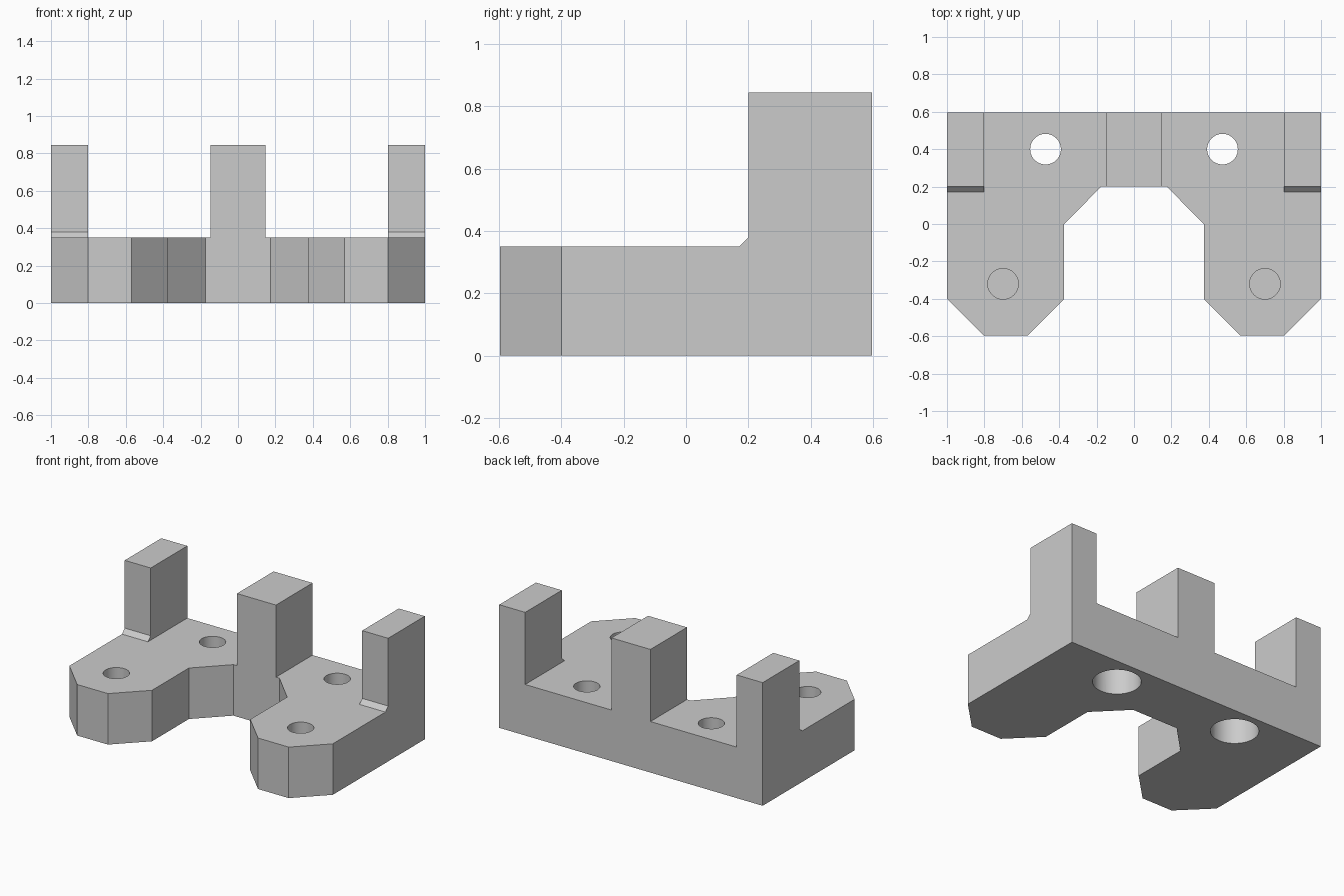
import bpy, bmesh, math
from mathutils import Vector

cube = bpy.data.objects.get("Cube")
if cube:
    bpy.data.objects.remove(cube, do_unlink=True)

BASE_TOP, POST_TOP, BACK = 0.35, 0.845, 0.597
GREY = (0.6, 0.6, 0.6, 1)
grey = bpy.data.materials.new("plain grey")
grey.use_nodes = True
grey.diffuse_color = GREY
grey.node_tree.nodes["Principled BSDF"].inputs["Base Color"].default_value = GREY


def prism(name, points, direction):
    """Extrude a closed outline along a direction."""
    bm = bmesh.new()
    face = bm.faces.new([bm.verts.new(p) for p in points])
    ext = bmesh.ops.extrude_face_region(bm, geom=[face])
    moved = [g for g in ext["geom"] if isinstance(g, bmesh.types.BMVert)]
    bmesh.ops.translate(bm, verts=moved, vec=Vector(direction))
    bmesh.ops.recalc_face_normals(bm, faces=bm.faces)
    mesh = bpy.data.meshes.new(name)
    bm.to_mesh(mesh)
    bm.free()
    mesh.materials.append(grey)
    obj = bpy.data.objects.new(name, mesh)
    bpy.context.collection.objects.link(obj)
    return obj


def drill(name, x, y, radius, z0, z1):
    ring = [(x + radius * math.cos(a), y + radius * math.sin(a), z0)
            for a in (math.tau * i / 48 for i in range(48))]
    return prism(name, ring, (0, 0, z1 - z0))


def combine(target, tool, operation):
    tool.hide_render = True
    mod = target.modifiers.new(tool.name, "BOOLEAN")
    mod.object, mod.operation, mod.solver = tool, operation, "EXACT"
    bpy.context.view_layer.objects.active = target
    bpy.ops.object.modifier_apply(modifier=mod.name)
    bpy.data.objects.remove(tool, do_unlink=True)


# Base plate: half outline mirrored into a U with chamfered legs
half = [(0.175, 0.2), (0.373, 0), (0.373, -0.4), (0.57, -BACK),
        (0.803, -BACK), (1, -0.4), (1, BACK)]
outline = half + [(-x, y) for x, y in reversed(half)]
bracket = prism("bracket", [(x, y, 0) for x, y in outline], (0, 0, BASE_TOP))

# Centre post, flush with the front and back of the bridge
post = [(0.2, 0.15), (BACK, 0.15), (BACK, POST_TOP), (0.2, POST_TOP)]
combine(bracket, prism("centre_post", [(-0.148, y, z) for y, z in post],
                       (0.296, 0, 0)), "UNION")

# Corner posts with a small chamfer at the foot
foot = [(0.17, 0.15), (BACK, 0.15), (BACK, POST_TOP), (0.2, POST_TOP),
        (0.2, 0.38), (0.17, BASE_TOP)]
for side, x in (("left", 0.803), ("right", -1)):
    combine(bracket, prism(side + "_post", [(x, y, z) for y, z in foot],
                           (0.197, 0, 0)), "UNION")

# Blind front holes, and counterbored through holes at the back
for s in (-1, 1):
    combine(bracket, drill("front_hole", s * 0.7, -0.32, 0.082, 0.1, 0.4), "DIFFERENCE")
    combine(bracket, drill("back_hole", s * 0.473, 0.4, 0.082, -0.1, 0.4), "DIFFERENCE")
    combine(bracket, drill("counterbore", s * 0.473, 0.4, 0.15, -0.1, 0.2), "DIFFERENCE")

# Merge flat faces, then smooth the bores only
bm = bmesh.new()
bm.from_mesh(bracket.data)
bmesh.ops.remove_doubles(bm, verts=bm.verts, dist=0.0001)
bmesh.ops.dissolve_limit(bm, angle_limit=0.01, verts=bm.verts, edges=bm.edges)
bm.to_mesh(bracket.data)
bm.free()
bpy.ops.object.select_all(action="DESELECT")
bracket.select_set(True)
bpy.context.view_layer.objects.active = bracket
bpy.ops.object.shade_smooth_by_angle(angle=math.radians(30))
